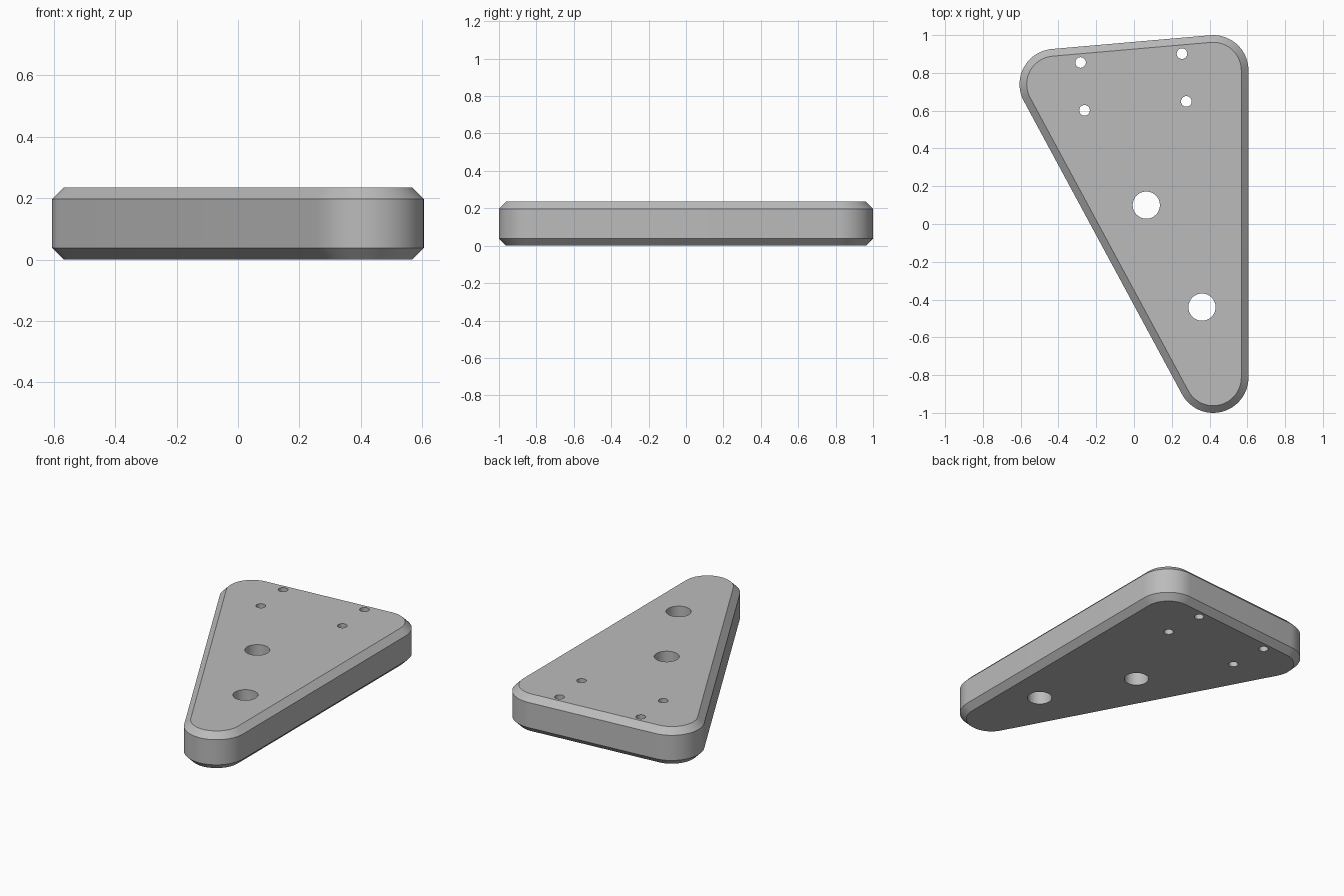
import bpy, bmesh
from math import atan2, cos, sin, pi, tau
from mathutils import Vector

cube = bpy.data.objects.get("Cube")
if cube:
    bpy.data.objects.remove(cube, do_unlink=True)

HEIGHT, CHAMFER, RADIUS = 0.235, 0.038, 0.187
CORNERS = [Vector(p) for p in ((0.419, -0.813), (0.419, 0.813), (-0.419, 0.74))]
BOLT_HOLES = [(-0.283, 0.855), (0.254, 0.902), (-0.262, 0.602), (0.277, 0.649)]
LARGE_HOLES = [(0.065, 0.1), (0.36, -0.44)]
ARC_STEPS = 24

grey = bpy.data.materials.new("plain grey")
grey.use_nodes = True
grey.diffuse_color = (0.5, 0.5, 0.5, 1)
grey.node_tree.nodes["Principled BSDF"].inputs["Base Color"].default_value = (0.5, 0.5, 0.5, 1)


def outline(radius):
    """Triangle with round corners, counter-clockwise."""
    points = []
    for i, centre in enumerate(CORNERS):
        before = centre - CORNERS[i - 1]
        after = CORNERS[(i + 1) % 3] - centre
        start = atan2(before.y, before.x) - pi / 2
        sweep = (atan2(after.y, after.x) - pi / 2 - start) % tau
        for k in range(ARC_STEPS + 1):
            a = start + sweep * k / ARC_STEPS
            points.append(centre + radius * Vector((cos(a), sin(a))))
    return points


def make_object(name, bm):
    mesh = bpy.data.meshes.new(name)
    bm.to_mesh(mesh)
    bm.free()
    obj = bpy.data.objects.new(name, mesh)
    bpy.context.collection.objects.link(obj)
    mesh.materials.append(grey)
    return obj


# Plate body: stacked outlines with a chamfer at the top and bottom
bm = bmesh.new()
levels = [(0, RADIUS - CHAMFER), (CHAMFER, RADIUS),
          (HEIGHT - CHAMFER, RADIUS), (HEIGHT, RADIUS - CHAMFER)]
rings = [[bm.verts.new((p.x, p.y, z)) for p in outline(r)] for z, r in levels]
for low, high in zip(rings, rings[1:]):
    for i in range(len(low)):
        j = (i + 1) % len(low)
        bm.faces.new((low[i], low[j], high[j], high[i]))
bm.faces.new(rings[0][::-1])
bm.faces.new(rings[-1])
plate = make_object("triangular_plate", bm)

# Through holes: four bolt holes and two large ones
bm = bmesh.new()
for spots, radius in ((BOLT_HOLES, 0.028), (LARGE_HOLES, 0.072)):
    for x, y in spots:
        made = bmesh.ops.create_cone(bm, cap_ends=True, segments=48, radius1=radius,
                                     radius2=radius, depth=1)
        bmesh.ops.translate(bm, verts=made["verts"], vec=(x, y, HEIGHT / 2))
cutter = make_object("hole_cutter", bm)
cutter.hide_render = True

cut = plate.modifiers.new("holes", "BOOLEAN")
cut.operation, cut.solver, cut.object = "DIFFERENCE", "EXACT", cutter
bpy.ops.object.select_all(action="DESELECT")
plate.select_set(True)
bpy.context.view_layer.objects.active = plate
bpy.ops.object.modifier_apply(modifier=cut.name)
bpy.data.objects.remove(cutter, do_unlink=True)
bpy.ops.object.shade_smooth_by_angle(angle=pi / 6)
